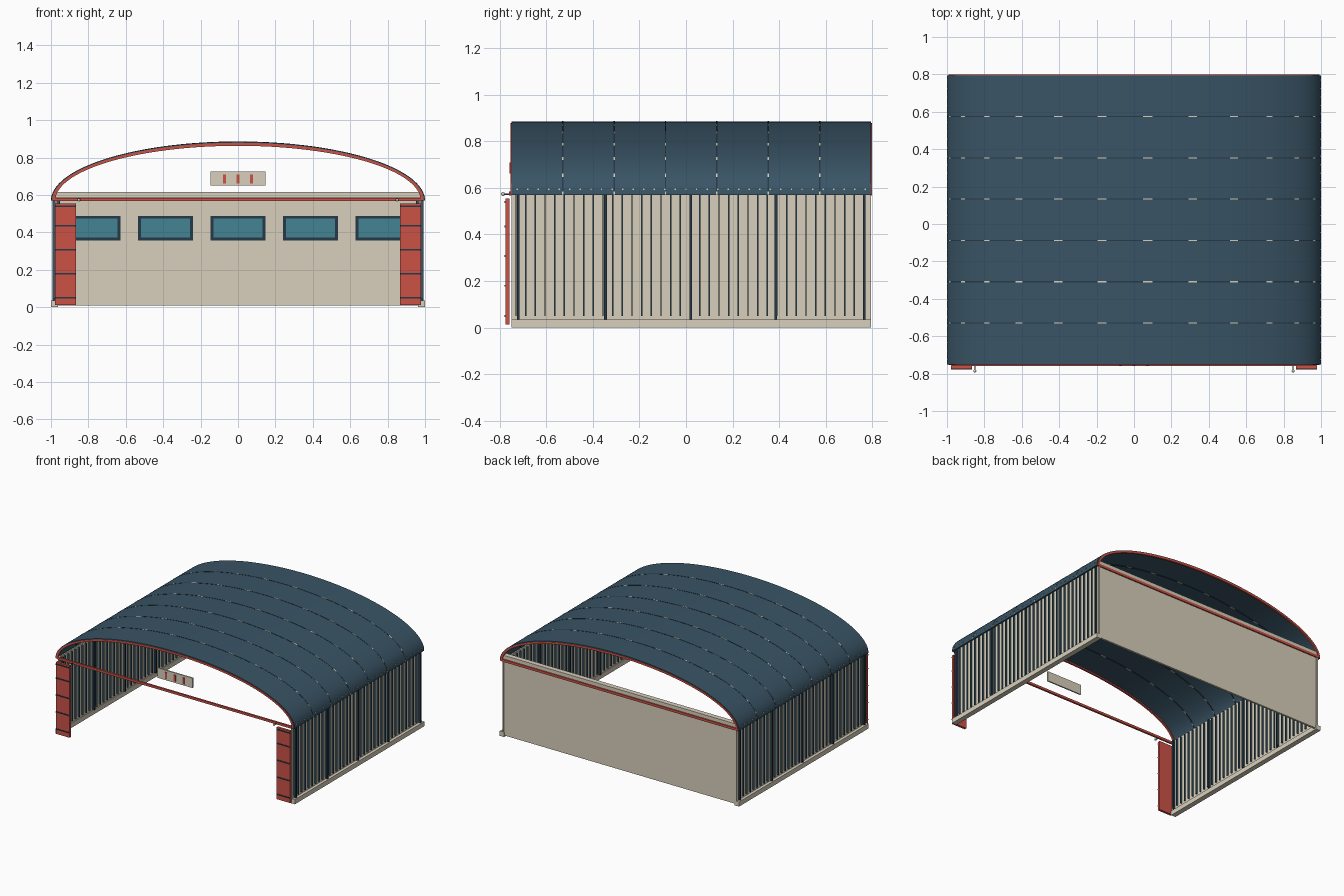
import bpy, math

if "Cube" in bpy.data.objects:
    bpy.data.objects.remove(bpy.data.objects["Cube"])


def material(name, srgb):
    m = bpy.data.materials.new(name)
    lin = [((c / 255 + 0.055) / 1.055) ** 2.4 for c in srgb]
    m.diffuse_color = (*lin, 1)
    m.use_nodes = True
    m.node_tree.nodes["Principled BSDF"].inputs["Base Color"].default_value = m.diffuse_color
    return m


BLUE = material("roof blue", (57, 84, 101))
NAVY = material("dark navy", (37, 57, 73))
CREAM = material("cream", (216, 208, 188))
RED = material("red", (204, 82, 70))
GLASS = material("teal glass", (68, 132, 146))

FRONT, BACK, EAVE = -0.75, 0.795, 0.57


def mesh_object(name, verts, faces, mats):
    me = bpy.data.meshes.new(name)
    me.from_pydata(verts, [], faces)
    for m in mats:
        me.materials.append(m)
    ob = bpy.data.objects.new(name, me)
    bpy.context.collection.objects.link(ob)
    return ob


def boxes(name, spans, mat):
    """One object made of boxes given as (x0, x1, y0, y1, z0, z1)."""
    verts, faces = [], []
    for x0, x1, y0, y1, z0, z1 in spans:
        b = len(verts)
        verts += [(x, y, z) for z in (z0, z1)
                  for x, y in ((x0, y0), (x1, y0), (x1, y1), (x0, y1))]
        faces += [[b + i for i in f] for f in (
            (3, 2, 1, 0), (4, 5, 6, 7), (0, 1, 5, 4),
            (1, 2, 6, 5), (2, 3, 7, 6), (3, 0, 4, 7))]
    return mesh_object(name, verts, faces, [mat])


def mirrored(spans):
    return spans + [(-x1, -x0, y0, y1, z0, z1) for x0, x1, y0, y1, z0, z1 in spans]


def arch(name, outer, thick, y0, y1, mats, n=64, dash=0):
    """Half-elliptical vault with the given outer radii and thickness."""
    a, b = outer
    verts, faces = [], []
    for i in range(n + 1):
        t = math.pi * i / n
        c, s = math.cos(t), math.sin(t)
        for rx, rz, y in ((a, b, y0), (a, b, y1),
                          (a - thick, b - thick, y1), (a - thick, b - thick, y0)):
            verts.append((rx * c, y, EAVE + rz * s))
    for i in range(n):
        p, q = 4 * i, 4 * i + 4
        for k in range(4):
            j = (k + 1) % 4
            faces.append((p + k, p + j, q + j, q + k))
    faces += [(3, 2, 1, 0), (4 * n, 4 * n + 1, 4 * n + 2, 4 * n + 3)]
    ob = mesh_object(name, verts, faces, mats)
    if dash:
        for f in ob.data.polygons:
            f.material_index = int((f.index // 4) % dash == 0)
    bpy.ops.object.select_all(action='DESELECT')
    ob.select_set(True)
    bpy.context.view_layer.objects.active = ob
    bpy.ops.object.shade_smooth_by_angle(angle=math.radians(35))
    return ob


# Vaulted roof, panel seams and red end trims
arch("roof", (0.999, 0.315), 0.012, FRONT, BACK, [BLUE])
for i in range(1, 7):
    y = FRONT + (BACK - FRONT) * i / 7
    arch(f"roof_seam_{i}", (1.0, 0.3165), 0.018, y - 0.003, y + 0.003,
         [NAVY, CREAM], dash=5)
arch("front_arch_trim", (0.993, 0.309), 0.016, FRONT - 0.004, FRONT + 0.01, [RED])
arch("back_arch_trim", (0.993, 0.309), 0.016, BACK - 0.01, BACK + 0.004, [RED])

# Fasteners along the eaves
rivets = []
for i in range(34):
    y = FRONT + 0.025 + i * 0.0453
    rivets.append((0.992, 1.0, y - 0.003, y + 0.003, 0.592, 0.598))
boxes("eave_rivets", mirrored(rivets), CREAM)

# Side walls: base curbs, cladding, fins, columns
boxes("base_curbs", mirrored([(0.962, 1.0, FRONT, BACK, 0.0, 0.035)]), CREAM)
boxes("side_cladding", mirrored([(0.968, 0.978, FRONT, BACK, 0.03, 0.585)]), CREAM)
fins = []
for i in range(37):
    y = FRONT + 0.02 + i * 0.0415
    fins.append((0.956, 0.99, y - 0.003, y + 0.003, 0.05, 0.575))
boxes("side_fins", mirrored(fins), BLUE)
columns = [(0.952, 0.992, y - 0.006, y + 0.006, 0.035, 0.575)
           for y in (-0.72, -0.345, 0.02, 0.385, 0.765)]
boxes("side_columns", mirrored(columns), NAVY)

# Back wall with top beam and red outer rail
boxes("back_wall", [(-0.98, 0.98, 0.775, 0.79, 0.01, 0.59)], CREAM)
boxes("back_top_beam", [(-0.98, 0.98, 0.755, 0.793, 0.588, 0.615)], CREAM)
boxes("back_rail", [(-0.98, 0.98, 0.788, 0.799, 0.568, 0.586)], RED)

# Windows on the inner face of the back wall
frames, panes = [], []
for i in range(-2, 3):
    x = i * 0.3875
    frames.append((x - 0.146, x + 0.146, 0.768, 0.776, 0.358, 0.488))
    panes.append((x - 0.132, x + 0.132, 0.766, 0.772, 0.372, 0.474))
boxes("window_frames", frames, NAVY)
boxes("window_panes", panes, GLASS)

# Front door rail with end brackets
boxes("front_rail", [(-0.975, 0.975, -0.76, -0.746, 0.568, 0.585)], RED)
boxes("rail_brackets", mirrored([(0.848, 0.854, -0.785, -0.755, 0.57, 0.576)]), NAVY)
for side in (-1, 1):
    bpy.ops.mesh.primitive_uv_sphere_add(segments=12, ring_count=8, radius=0.008,
                                         location=(side * 0.851, -0.786, 0.574))
    ob = bpy.context.object
    ob.name = "bracket_lamp"
    ob.data.materials.append(CREAM)
    bpy.ops.object.shade_smooth()

# Folded-back doors with dark cross bars
boxes("doors", mirrored([(0.865, 0.978, -0.775, -0.757, 0.013, 0.555)]), RED)
bars = [(0.865, 0.978, -0.779, -0.774, z - 0.004, z + 0.004)
        for z in (0.05, 0.18, 0.308, 0.435, 0.54)]
boxes("door_bars", mirrored(bars), NAVY)

# Hanging sign board with three red bars
boxes("sign_board", [(-0.147, 0.147, -0.752, -0.742, 0.65, 0.725)], CREAM)
boxes("sign_bars", [(x - 0.008, x + 0.008, -0.757, -0.751, 0.662, 0.71)
                    for x in (-0.073, 0.0, 0.073)], RED)
